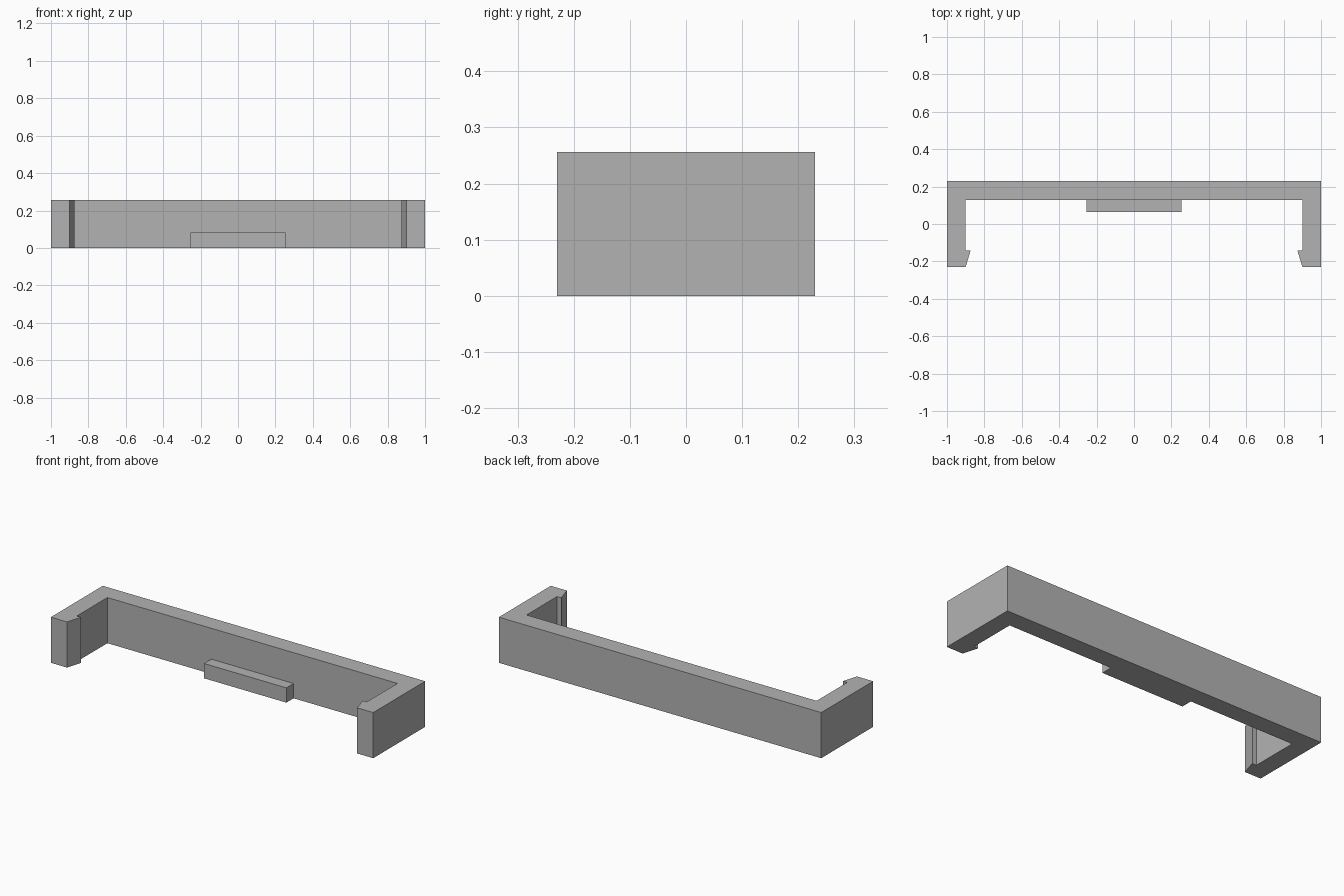
import bpy
import bmesh

cube = bpy.data.objects.get("Cube")
if cube:
    bpy.data.objects.remove(cube, do_unlink=True)

GREY = (0.45, 0.45, 0.45, 1.0)
grey = bpy.data.materials.new("plain_grey")
grey.use_nodes = True
grey.diffuse_color = GREY
grey.node_tree.nodes["Principled BSDF"].inputs["Base Color"].default_value = GREY


def extrude_profile(name, half, height):
    """Mirror a half outline in x and extrude it upwards from the floor."""
    outline = half + [(-x, y) for x, y in reversed(half)]
    bm = bmesh.new()
    base = bm.faces.new([bm.verts.new((x, y, 0)) for x, y in outline])
    top = bmesh.ops.extrude_face_region(bm, geom=[base])["geom"]
    verts = [v for v in top if isinstance(v, bmesh.types.BMVert)]
    bmesh.ops.translate(bm, verts=verts, vec=(0, 0, height))
    bmesh.ops.recalc_face_normals(bm, faces=bm.faces)
    mesh = bpy.data.meshes.new(name)
    bm.to_mesh(mesh)
    bm.free()
    mesh.materials.append(grey)
    obj = bpy.data.objects.new(name, mesh)
    bpy.context.collection.objects.link(obj)
    return obj


BACK, INNER, FRONT, LIP = 0.23, 0.128, -0.23, -0.143

# Bracket: back bar, two side arms and a tapered catch at each arm end
extrude_profile("clip_bracket", [
    (1.0, BACK), (1.0, FRONT), (0.9, FRONT),
    (0.874, LIP), (0.9, LIP), (0.9, INNER),
], 0.256)

# Low ledge on the inside of the back bar
extrude_profile("inner_ledge", [(0.255, INNER), (0.255, 0.064)], 0.083)
